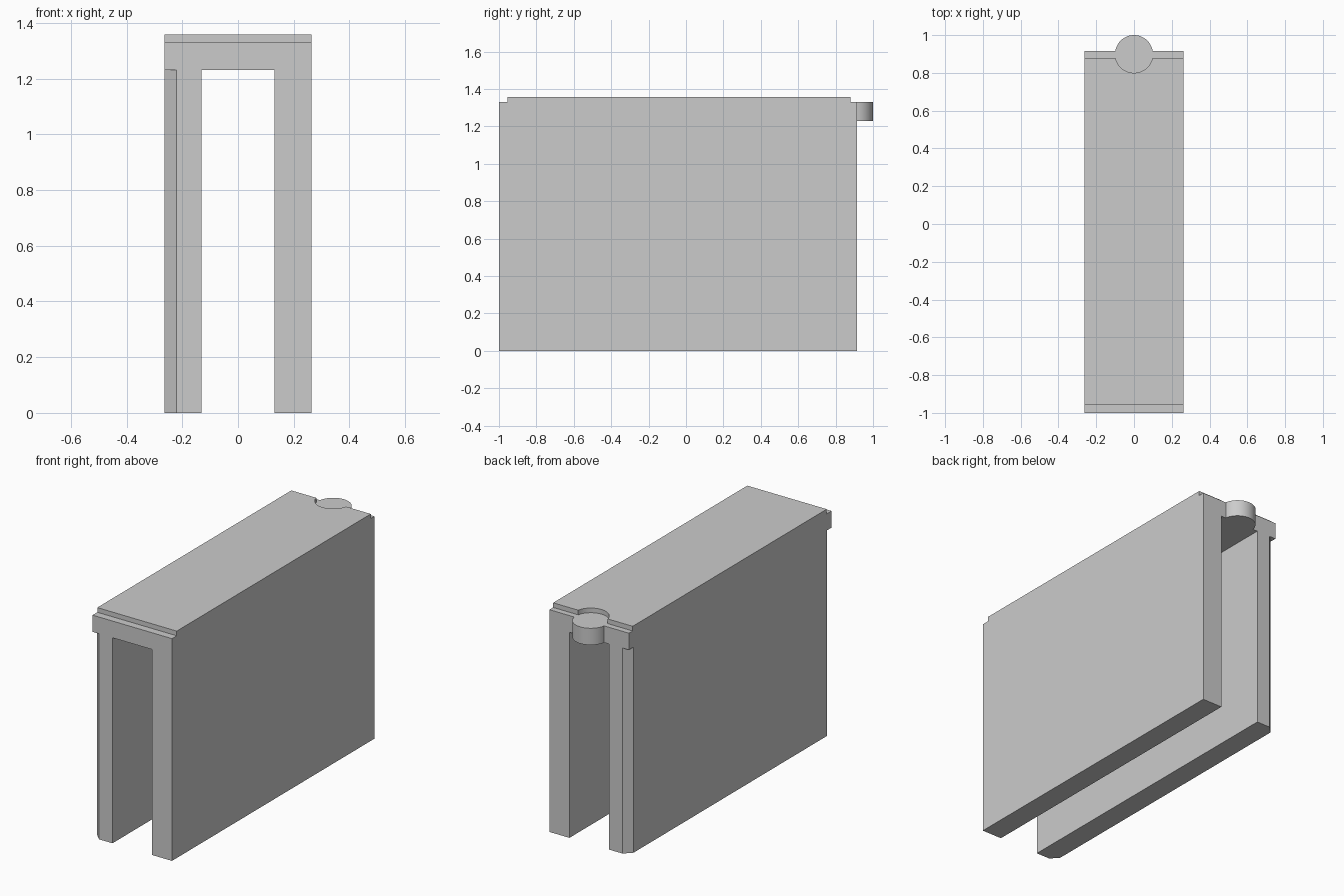
import bpy, bmesh
from math import sin, cos, asin, pi, radians

if "Cube" in bpy.data.objects:
    bpy.data.objects.remove(bpy.data.objects["Cube"])

W, INNER = 0.263, 0.131            # half width, half channel width
FRONT, BACK = -1.0, 0.915          # body ends
BRIDGE_Z, STEP_Z, TOP_Z = 1.23, 1.33, 1.358
STUD_Y, STUD_R = 0.9, 0.1
CH = 0.043                         # corner chamfer on the left leg


def prism(name, outline, z0, z1):
    """Extrude a counter-clockwise xy outline from z0 to z1."""
    bm = bmesh.new()
    face = bm.faces.new([bm.verts.new((x, y, z0)) for x, y in outline])
    ext = bmesh.ops.extrude_face_region(bm, geom=[face])
    bmesh.ops.translate(bm, vec=(0, 0, z1 - z0),
                        verts=[v for v in ext["geom"] if isinstance(v, bmesh.types.BMVert)])
    bmesh.ops.recalc_face_normals(bm, faces=bm.faces)
    mesh = bpy.data.meshes.new(name)
    bm.to_mesh(mesh)
    bm.free()
    ob = bpy.data.objects.new(name, mesh)
    bpy.context.collection.objects.link(ob)
    return ob


def arc(a0, a1, n=28):
    return [(STUD_R * cos(a0 + (a1 - a0) * i / n),
             STUD_Y + STUD_R * sin(a0 + (a1 - a0) * i / n)) for i in range(n + 1)]


def box(x0, x1, y0, y1):
    return [(x0, y0), (x1, y0), (x1, y1), (x0, y1)]


def carve(target, outline, z0, z1):
    """Subtract a prism, then discard the cutter."""
    cutter = prism("cutter", outline, z0, z1)
    cutter.hide_render = True
    mod = target.modifiers.new("carve", 'BOOLEAN')
    mod.operation, mod.solver, mod.object = 'DIFFERENCE', 'EXACT', cutter
    bpy.ops.object.modifier_apply(modifier=mod.name)
    bpy.data.objects.remove(cutter)


# Body: full block with the round stud bulging from the back edge
a = asin((BACK - STUD_Y) / STUD_R)
body = prism("arch_body", [(-W, FRONT), (W, FRONT), (W, BACK)]
             + arc(a, pi - a) + [(-W, BACK)], 0, TOP_Z)
bpy.context.view_layer.objects.active = body
body.select_set(True)

# Channel between the two side walls, also clearing below the stud
carve(body, box(-INNER, INNER, -2, 2), -1, BRIDGE_Z)

# Lowered ledge at the front of the top
carve(body, box(-1, 1, -2, -0.955), STEP_Z, 2)

# Lowered ledge at the back, with a round bite over the stud
step_y = 0.88
b = asin((STUD_Y - step_y) / STUD_R)
carve(body, [(-1, step_y)] + arc(pi + b, 2 * pi - b)
      + [(1, step_y), (1, 2), (-1, 2)], STEP_Z, 2)

# Chamfered outer corners of the left wall, below the bridge
for y, s in ((FRONT, 1), (BACK, -1)):
    d = 0.1
    carve(body, [(-W - d, y + s * (CH + d)), (-W - d, y - s * d),
                 (-W + CH + d, y - s * d)], -1, BRIDGE_Z)

bpy.ops.object.shade_smooth_by_angle(angle=radians(30))
